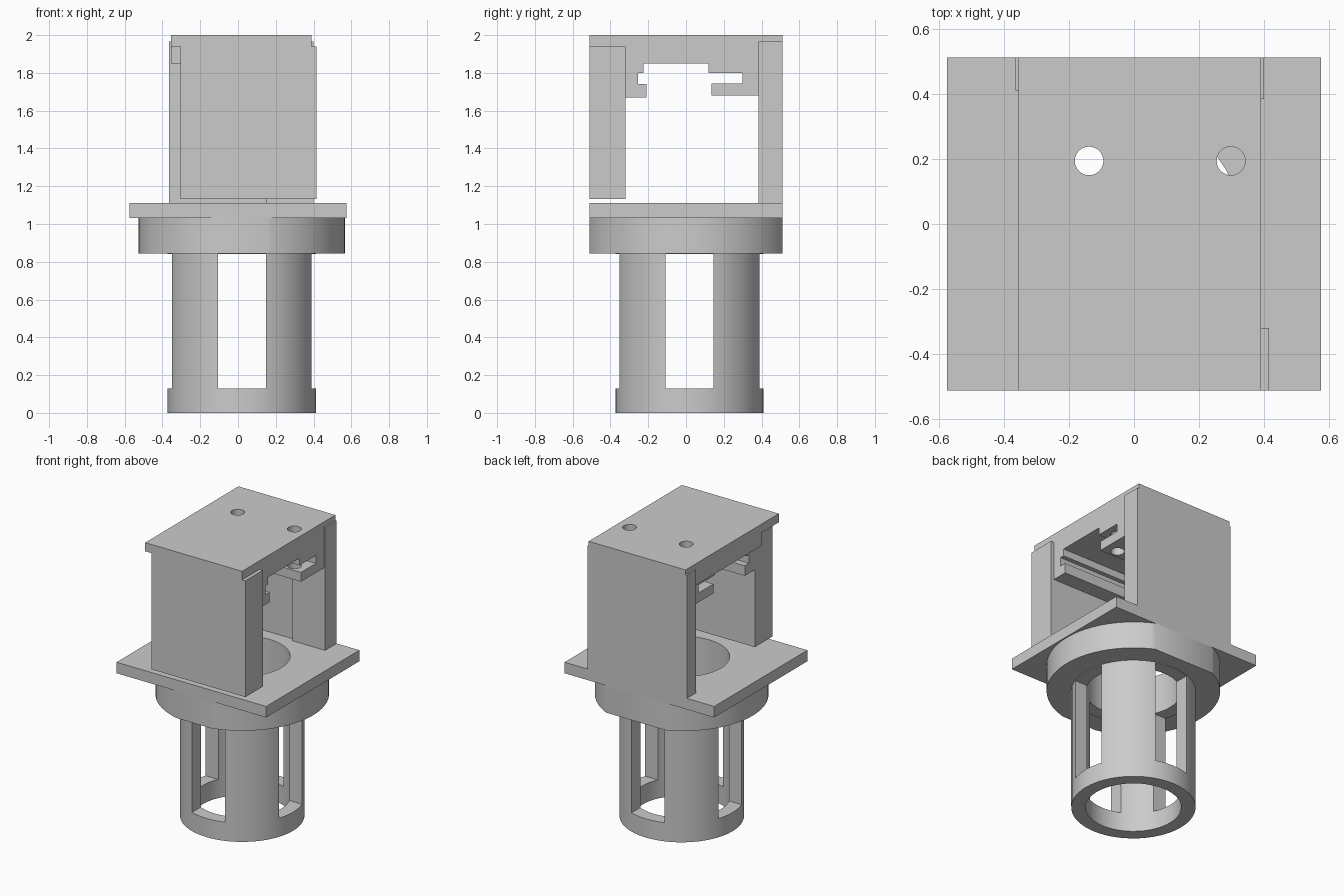
import bpy, bmesh, math

cube = bpy.data.objects.get("Cube")
if cube:
    bpy.data.objects.remove(cube, do_unlink=True)

GREY = (0.6, 0.6, 0.6, 1.0)
mat = bpy.data.materials.new("plain_grey")
mat.use_nodes = True
mat.diffuse_color = GREY
mat.node_tree.nodes["Principled BSDF"].inputs["Base Color"].default_value = GREY

CX, CY = 0.02, 0.018      # axis of the round parts


def finish(name, bm):
    bmesh.ops.recalc_face_normals(bm, faces=bm.faces)
    me = bpy.data.meshes.new(name)
    bm.to_mesh(me)
    bm.free()
    ob = bpy.data.objects.new(name, me)
    bpy.context.collection.objects.link(ob)
    me.materials.append(mat)
    return ob


def prism(name, outline, x0, x1):
    """Extrude a (y, z) outline along x."""
    bm = bmesh.new()
    face = bm.faces.new([bm.verts.new((x0, y, z)) for y, z in outline])
    out = bmesh.ops.extrude_face_region(bm, geom=[face])
    moved = [v for v in out["geom"] if isinstance(v, bmesh.types.BMVert)]
    bmesh.ops.translate(bm, verts=moved, vec=(x1 - x0, 0, 0))
    return finish(name, bm)


def box(name, x, y, z):
    return prism(name, [(y[0], z[0]), (y[1], z[0]), (y[1], z[1]), (y[0], z[1])], *x)


def cylinder(name, x, y, r, z0, z1, sides=48):
    bm = bmesh.new()
    bmesh.ops.create_cone(bm, cap_ends=True, segments=sides,
                          radius1=r, radius2=r, depth=z1 - z0)
    bmesh.ops.translate(bm, verts=bm.verts, vec=(x, y, (z0 + z1) / 2))
    return finish(name, bm)


def carve(ob, cutter, operation="DIFFERENCE"):
    mod = ob.modifiers.new("carve", "BOOLEAN")
    mod.object, mod.operation, mod.solver = cutter, operation, "EXACT"
    bpy.context.view_layer.objects.active = ob
    bpy.ops.object.modifier_apply(modifier=mod.name)
    bpy.data.objects.remove(cutter, do_unlink=True)


def bore(ob):
    carve(ob, cylinder("bore_cutter", CX, CY, 0.302, -0.1, 1.5))


# Slotted lower tube
tube = cylinder("slotted_tube", CX, CY, 0.392, 0, 0.9)
bore(tube)
HALF = 0.127
carve(tube, box("window_cutter", (CX - 0.6, CX + 0.6), (CY - HALF, CY + HALF), (0.13, 0.84)))
carve(tube, box("window_cutter", (CX - HALF, CX + HALF), (CY - 0.6, CY + 0.6), (0.13, 0.84)))

# Collar trimmed flush with the plate, and the plate
collar = cylinder("collar", CX, CY, 0.547, 0.845, 1.035, 64)
carve(collar, box("trim_cutter", (-1, 1), (-0.512, 0.512), (0.5, 1.5)), "INTERSECT")
bore(collar)
plate = box("base_plate", (-0.575, 0.575), (-0.512, 0.512), (1.033, 1.11))
bore(plate)

# Upright walls: the front one hangs clear of the plate
box("front_wall", (-0.305, 0.415), (-0.512, -0.32), (1.132, 1.94))
box("back_wall", (-0.365, 0.16), (0.41, 0.512), (1.1, 1.965))
box("back_wall_thick_side", (0.15, 0.40), (0.385, 0.512), (1.1, 1.965))

# Top slab with a thin front lip
top = prism("top_slab", [(-0.512, 2), (-0.512, 1.94), (-0.322, 1.94), (-0.322, 1.85),
                         (0.512, 1.85), (0.512, 2)], -0.355, 0.39)

# Slotted rails under the slab
prism("front_rail", [(-0.225, 1.86), (-0.225, 1.80), (-0.255, 1.80), (-0.255, 1.74),
                     (-0.21, 1.74), (-0.21, 1.67), (-0.33, 1.67), (-0.33, 1.86)],
      -0.305, 0.39)
back_rail = prism("back_rail", [(0.12, 1.86), (0.12, 1.80), (0.30, 1.80), (0.30, 1.745),
                                (0.135, 1.745), (0.135, 1.68), (0.42, 1.68), (0.42, 1.86)],
                  -0.305, 0.39)

# Screw holes through slab and rail
for part in (top, back_rail):
    for hx in (-0.138, 0.298):
        carve(part, cylinder("hole_cutter", hx, 0.194, 0.044, 1.5, 2.2, 32))

# Smooth the round parts, keeping their edges sharp
bpy.ops.object.select_all(action="DESELECT")
for ob in (tube, collar, plate, top, back_rail):
    ob.select_set(True)
    bpy.context.view_layer.objects.active = ob
bpy.ops.object.shade_smooth_by_angle(angle=math.radians(30))
